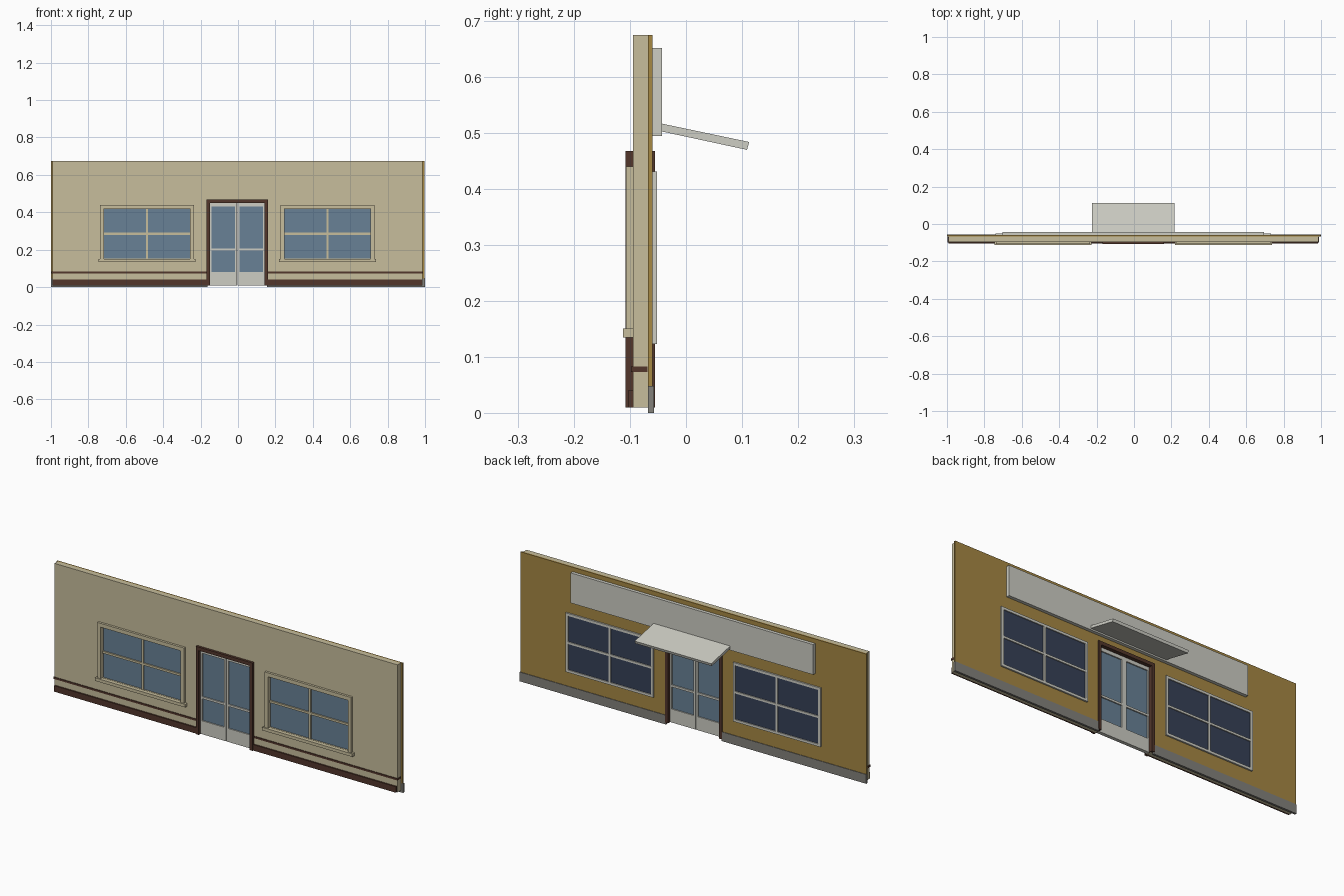
import bpy, bmesh

if "Cube" in bpy.data.objects:
    bpy.data.objects.remove(bpy.data.objects["Cube"])


def srgb(r, g, b):
    def lin(c):
        c /= 255
        return c / 12.92 if c <= 0.04045 else ((c + 0.055) / 1.055) ** 2.4
    return (lin(r), lin(g), lin(b), 1)


def material(name, rgb):
    m = bpy.data.materials.new(name)
    m.diffuse_color = srgb(*rgb)
    m.use_nodes = True
    m.node_tree.nodes["Principled BSDF"].inputs["Base Color"].default_value = m.diffuse_color
    return m


BEIGE = material("beige plaster", (199, 189, 156))
OCHRE = material("ochre plaster", (166, 136, 68))
BROWN = material("dark brown wood", (82, 54, 43))
WHITE = material("off white", (205, 205, 196))
GLASS = material("light blue glass", (104, 129, 150))
NAVY = material("dark navy glass", (54, 64, 87))
GREY = material("grey plinth", (131, 129, 123))
CX = -0.004  # everything but the outer skin sits slightly left of centre


def finish(bm, name, mat):
    bmesh.ops.recalc_face_normals(bm, faces=bm.faces)
    me = bpy.data.meshes.new(name)
    bm.to_mesh(me)
    bm.free()
    me.materials.append(mat)
    ob = bpy.data.objects.new(name, me)
    bpy.context.collection.objects.link(ob)
    return ob


def panel(name, xs, zs, y0, y1, mat, holes=()):
    """Slab on an x/z grid; cells whose (column, row) is in holes stay open."""
    bm = bmesh.new()
    v = [[bm.verts.new((x, y0, z)) for z in zs] for x in xs]
    for i in range(len(xs) - 1):
        for j in range(len(zs) - 1):
            if (i, j) not in holes:
                bm.faces.new((v[i][j], v[i + 1][j], v[i + 1][j + 1], v[i][j + 1]))
    bmesh.ops.delete(bm, geom=[q for q in bm.verts if not q.link_faces], context='VERTS')
    r = bmesh.ops.extrude_face_region(bm, geom=bm.faces[:], use_keep_orig=True)
    bmesh.ops.translate(bm, vec=(0, y1 - y0, 0),
                        verts=[g for g in r["geom"] if isinstance(g, bmesh.types.BMVert)])
    return finish(bm, name, mat)


def box(name, x0, x1, y0, y1, z0, z1, mat):
    return panel(name, (x0, x1), (z0, z1), y0, y1, mat)


def grid_frame(name, x0, x1, z0, z1, rim, bar, y0, y1, mat):
    """Window sash with a rim and a cross of glazing bars."""
    xm, zm, h = (x0 + x1) / 2, (z0 + z1) / 2, bar / 2
    panel(name, (x0, x0 + rim, xm - h, xm + h, x1 - rim, x1),
          (z0, z0 + rim, zm - h, zm + h, z1 - rim, z1), y0, y1, mat,
          {(1, 1), (1, 3), (3, 1), (3, 3)})


# wall skins with door and window openings
openings = {(1, 2), (3, 0), (3, 1), (3, 2), (3, 3), (5, 2)}
inner = [CX + x for x in (-0.715, -0.25, -0.15, 0.15, 0.25, 0.715)]
levels = (0.15, 0.42, 0.452, 0.675)
panel("inner_wall", [CX - 0.989] + inner + [CX + 0.991], (0.01, *levels),
      -0.095, -0.068, BEIGE,
      {(1, 1), (3, 0), (3, 1), (3, 2), (5, 1)})
panel("outer_wall", [-1] + inner + [0.997], (0.047, *levels),
      -0.068, -0.06, OCHRE,
      {(1, 1), (3, 0), (3, 1), (3, 2), (5, 1)})

# door frame, open at the bottom
panel("door_frame", [CX + x for x in (-0.164, -0.147, 0.147, 0.164)],
      (0.01, 0.45, 0.468), -0.108, -0.055, BROWN, {(1, 0)})

for s, side in ((-1, "left"), (1, "right")):
    def span(a, b):
        return sorted((CX + s * a, CX + s * b))

    # skirting, dado stripe and outer plinth
    x0, x1 = span(0.16, 0.987)
    box(side + "_skirting", x0, x1, -0.103, -0.094, 0.01, 0.041, BROWN)
    x0, x1 = span(0.16, 0.993)
    box(side + "_dado_stripe", x0, x1, -0.098, -0.069, 0.073, 0.083, BROWN)
    x0, x1 = span(0.16, 0.996 if s < 0 else 1.004)
    box(side + "_plinth", x0, x1, -0.068, -0.057, 0, 0.048, GREY)

    # front window: trim, sill, sash, glass
    c = CX + s * 0.4825
    panel(side + "_window_trim", (c - 0.25, c - 0.231, c + 0.231, c + 0.25),
          (0.148, 0.15, 0.42, 0.44), -0.107, -0.093, BEIGE, {(1, 1)})
    box(side + "_window_sill", c - 0.26, c + 0.26, -0.113, -0.094, 0.135, 0.151, BEIGE)
    grid_frame(side + "_window_bars", c - 0.234, c + 0.234, 0.148, 0.423,
               0.004, 0.011, -0.094, -0.086, BEIGE)
    box(side + "_front_glass", c - 0.234, c + 0.234, -0.087, -0.082, 0.148, 0.423, GLASS)

    # back window: frame with cross bars and dark glass
    grid_frame(side + "_back_window_frame", c - 0.253, c + 0.253, 0.123, 0.431,
               0.013, 0.011, -0.061, -0.052, WHITE)
    box(side + "_back_glass", c - 0.245, c + 0.245, -0.064, -0.057, 0.13, 0.425, NAVY)

    # door leaf with two panes
    panel(side + "_door_leaf", sorted(CX + s * x for x in (0.001, 0.013, 0.139, 0.148)),
          (0.01, 0.08, 0.195, 0.206, 0.432, 0.451), -0.092, -0.074, WHITE,
          {(1, 1), (1, 3)})
    x0, x1 = span(0.01, 0.142)
    box(side + "_door_glass", x0, x1, -0.086, -0.08, 0.075, 0.436, GLASS)

# sign board above the entrance, left blank
box("sign_board", CX - 0.7, CX + 0.7, -0.061, -0.043, 0.495, 0.652, WHITE)

# sloping awning
bm = bmesh.new()
profile = ((-0.044, 0.517), (0.113, 0.484), (0.109, 0.470), (-0.044, 0.503))
f = bm.faces.new([bm.verts.new((CX - 0.221, y, z)) for y, z in profile])
r = bmesh.ops.extrude_face_region(bm, geom=[f], use_keep_orig=True)
bmesh.ops.translate(bm, vec=(0.442, 0, 0),
                    verts=[g for g in r["geom"] if isinstance(g, bmesh.types.BMVert)])
finish(bm, "awning", WHITE)
